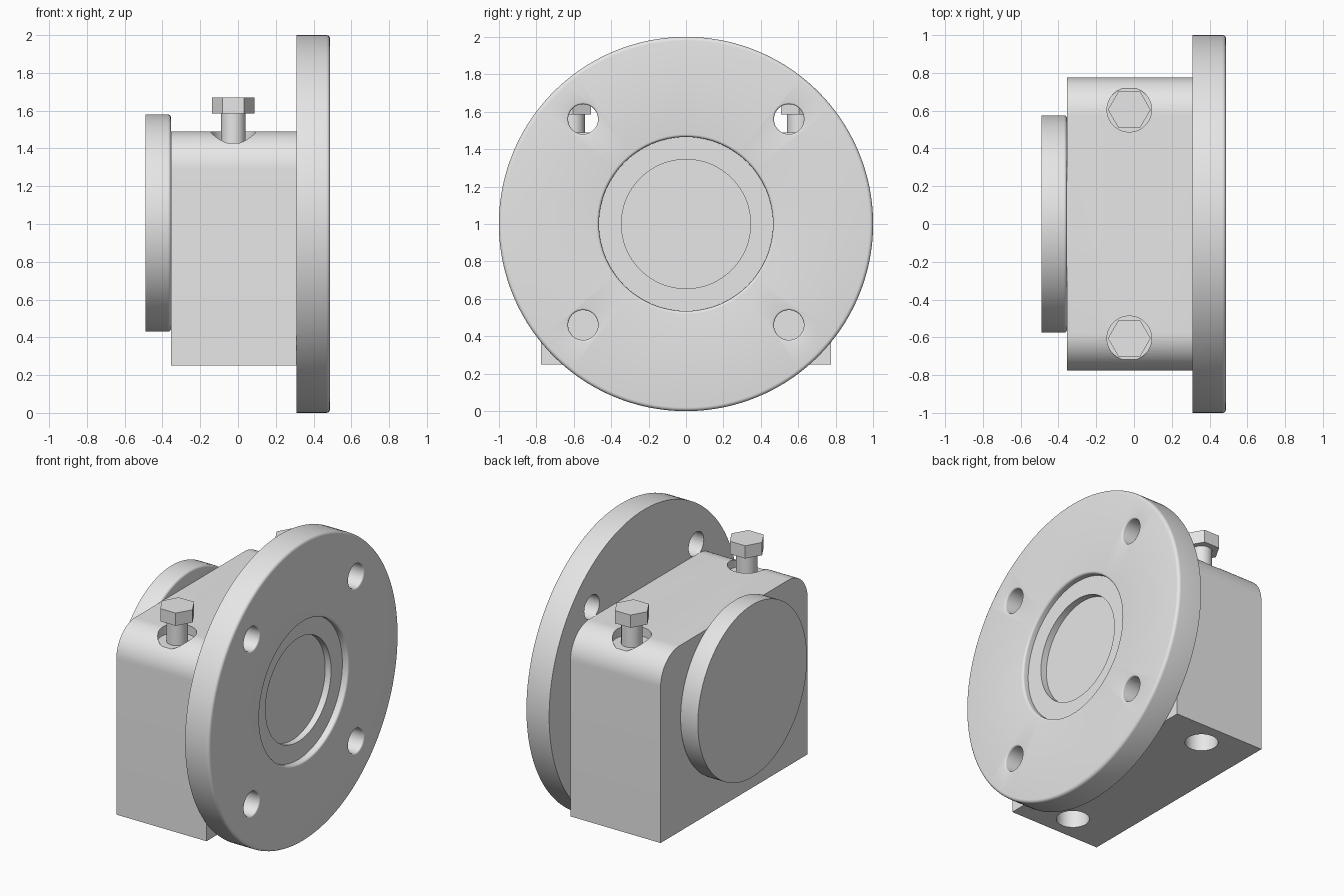
import bpy, bmesh, math

if "Cube" in bpy.data.objects:
    bpy.data.objects.remove(bpy.data.objects["Cube"])

grey = bpy.data.materials.new("light_grey")
grey.diffuse_color = (0.8, 0.8, 0.8, 1)
grey.use_nodes = True
grey.node_tree.nodes["Principled BSDF"].inputs["Base Color"].default_value = grey.diffuse_color


def make(name, bm):
    bmesh.ops.recalc_face_normals(bm, faces=bm.faces[:])
    me = bpy.data.meshes.new(name)
    bm.to_mesh(me)
    bm.free()
    me.materials.append(grey)
    ob = bpy.data.objects.new(name, me)
    bpy.context.collection.objects.link(ob)
    return ob


def lathe(name, profile, axis, center, n=128):
    """Spin (height, radius) points about X or Z; both end rings are capped."""
    bm = bmesh.new()
    cx, cy, cz = center
    rings = []
    for h, r in profile:
        ring = []
        for i in range(n):
            t = 2 * math.pi * i / n
            a, b = r * math.cos(t), r * math.sin(t)
            p = (cx + h, cy + a, cz + b) if axis == "X" else (cx + a, cy + b, cz + h)
            ring.append(bm.verts.new(p))
        rings.append(ring)
    for lo, hi in zip(rings, rings[1:]):
        for i in range(n):
            j = (i + 1) % n
            bm.faces.new((lo[i], lo[j], hi[j], hi[i]))
    bm.faces.new(rings[0])
    bm.faces.new(rings[-1])
    return make(name, bm)


def arc(ch, cr, rad, a0, a1, steps=5):
    """Arc points in (height, radius) space, angles in degrees."""
    out = []
    for i in range(steps + 1):
        t = math.radians(a0 + (a1 - a0) * i / steps)
        out.append((ch + rad * math.cos(t), cr + rad * math.sin(t)))
    return out


def select(ob):
    bpy.ops.object.select_all(action="DESELECT")
    ob.select_set(True)
    bpy.context.view_layer.objects.active = ob


def cut(ob, cutters):
    select(ob)
    for c in cutters:
        m = ob.modifiers.new("cut", "BOOLEAN")
        m.operation, m.solver, m.object = "DIFFERENCE", "EXACT", c
        bpy.ops.object.modifier_apply(modifier=m.name)
        bpy.data.objects.remove(c, do_unlink=True)


def smooth(ob):
    select(ob)
    bpy.ops.object.shade_smooth_by_angle(angle=math.radians(30))


# Housing block with rounded upper long edges
X0, X1, HALF, BOTTOM, TOP, R = -0.355, 0.31, 0.775, 0.25, 1.49, 0.2
outline = [(-HALF, BOTTOM), (HALF, BOTTOM)]
outline += arc(HALF - R, TOP - R, R, 0, 90, 16)
outline += arc(-HALF + R, TOP - R, R, 90, 180, 16)
bm = bmesh.new()
face = bm.faces.new([bm.verts.new((X0, y, z)) for y, z in outline])
ext = bmesh.ops.extrude_face_region(bm, geom=[face])
bmesh.ops.translate(bm, vec=(X1 - X0, 0, 0),
                    verts=[v for v in ext["geom"] if isinstance(v, bmesh.types.BMVert)])
housing = make("housing", bm)

# Bolt seats in the top and blind holes in the underside
BX, BY = -0.025, 0.605
cutters = []
for s in (-1, 1):
    cutters.append(lathe("seat_cutter", [(1.43, 0.118), (1.7, 0.118)], "Z", (BX, s * BY, 0), 64))
    cutters.append(lathe("base_cutter", [(0.1, 0.1), (0.75, 0.1)], "Z", (BX, s * BY, 0), 64))
cut(housing, cutters)
smooth(housing)

# Round end cap, softened on the inner edge
cap = lathe("end_cap", [(-0.49, 0.575)] + arc(-0.371, 0.559, 0.016, 90, 0) + [(-0.355, 0.5)],
            "X", (0, 0, 1.005))
smooth(cap)

# Large flange with a stepped central recess
F = 0.487
profile = [(F - 0.085, 0.345), (F - 0.042, 0.345), (F - 0.042, 0.465)]
profile += arc(F - 0.015, 0.48, 0.015, -90, 0)
profile += arc(F - 0.02, 0.98, 0.02, 0, 90)
profile += [(X1, 1.0)]
flange = lathe("flange", profile, "X", (0, 0, 1), 160)

# Four mounting holes with eased front rims
hole = [(0.2, 0.08)] + arc(F - 0.01, 0.09, 0.01, -90, 0, 4)[:-1] + [(F, 0.09), (F + 0.1, 0.09)]
cut(flange, [lathe("hole_cutter", hole, "X", (0, sy * 0.55, 1.01 + sz * 0.55), 48)
             for sy in (-1, 1) for sz in (-1, 1)])
smooth(flange)

# Hex bolts
for s, side in ((-1, "front"), (1, "back")):
    shank = lathe(side + "_bolt_shank", [(1.4, 0.065), (1.6, 0.065)], "Z", (BX, s * BY, 0), 48)
    smooth(shank)
    lathe(side + "_bolt_head", [(1.585, 0.113), (1.67, 0.113)], "Z", (BX, s * BY, 0), 6)
